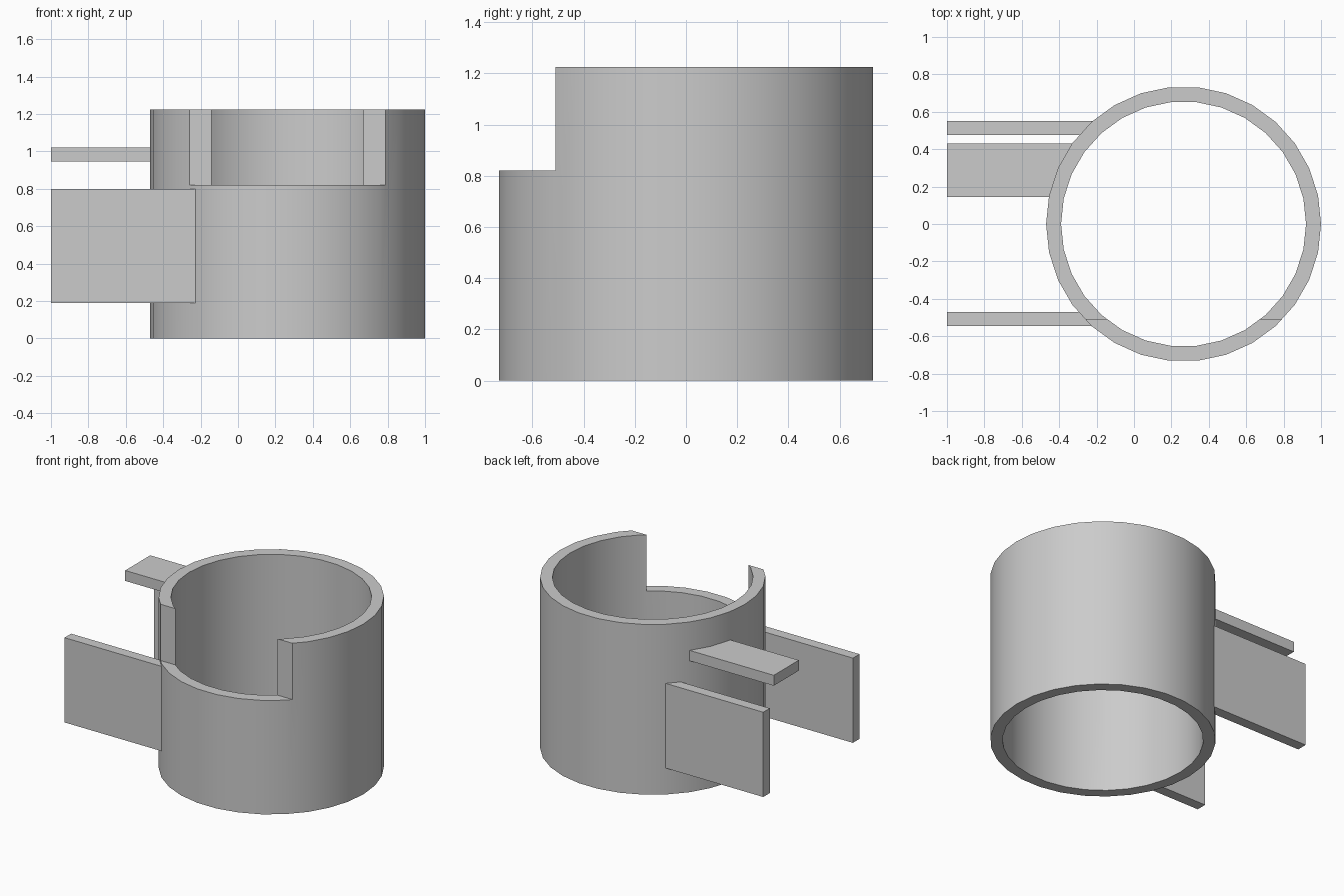
import bpy, bmesh, math
from mathutils import Vector

if "Cube" in bpy.data.objects:
    bpy.data.objects.remove(bpy.data.objects["Cube"], do_unlink=True)

CENTRE_X, OUTER, INNER, HEIGHT, SIDES = 0.265, 0.735, 0.655, 1.225, 30

grey = bpy.data.materials.new("plain grey")
grey.use_nodes = True
colour = (0.6, 0.6, 0.6, 1)
grey.diffuse_color = colour
grey.node_tree.nodes["Principled BSDF"].inputs["Base Color"].default_value = colour


def make_object(name, bm):
    bmesh.ops.recalc_face_normals(bm, faces=bm.faces)
    mesh = bpy.data.meshes.new(name)
    bm.to_mesh(mesh)
    bm.free()
    mesh.materials.append(grey)
    obj = bpy.data.objects.new(name, mesh)
    bpy.context.collection.objects.link(obj)
    return obj


def prism(name, outline, z0, z1):
    """Extrude a flat outline from z0 up to z1."""
    bm = bmesh.new()
    face = bm.faces.new([bm.verts.new((x, y, z0)) for x, y in outline])
    top = bmesh.ops.extrude_face_region(bm, geom=[face])["geom"]
    verts = [v for v in top if isinstance(v, bmesh.types.BMVert)]
    bmesh.ops.translate(bm, vec=Vector((0, 0, z1 - z0)), verts=verts)
    return make_object(name, bm)


def arm(name, y0, y1, z0, z1):
    """Flat arm running from the left edge into the wall of the ring."""
    def wall_x(y):
        return CENTRE_X - math.sqrt((OUTER - 0.02) ** 2 - y * y)
    prism(name, [(-1, y0), (wall_x(y0), y0), (wall_x(y1), y1), (-1, y1)], z0, z1)


# Ring wall: a closed rectangular section carried around the axis
bm = bmesh.new()
section = [(OUTER, 0), (OUTER, HEIGHT), (INNER, HEIGHT), (INNER, 0)]
loops = []
for i in range(SIDES):
    a = math.tau * i / SIDES
    loops.append([bm.verts.new((CENTRE_X + r * math.cos(a), r * math.sin(a), z))
                  for r, z in section])
for i, loop in enumerate(loops):
    following = loops[(i + 1) % SIDES]
    for j in range(4):
        k = (j + 1) % 4
        bm.faces.new((loop[j], following[j], following[k], loop[k]))
ring = make_object("ring_wall", bm)

# Notch in the upper front of the ring
cutter = prism("notch_cutter", [(-1, -1), (1.5, -1), (1.5, -0.51), (-1, -0.51)], 0.82, 1.5)
cutter.hide_render = True
notch = ring.modifiers.new("notch", "BOOLEAN")
notch.operation = "DIFFERENCE"
notch.solver = "EXACT"
notch.object = cutter
bpy.ops.object.select_all(action="DESELECT")
bpy.context.view_layer.objects.active = ring
ring.select_set(True)
bpy.ops.object.modifier_apply(modifier=notch.name)
bpy.data.objects.remove(cutter, do_unlink=True)
bpy.ops.object.shade_smooth_by_angle(angle=math.radians(30))

# Two upright side plates and the flat tab between them
arm("front_plate", -0.545, -0.47, 0.19, 0.80)
arm("back_plate", 0.475, 0.55, 0.19, 0.80)
arm("upper_tab", 0.145, 0.43, 0.945, 1.02)
